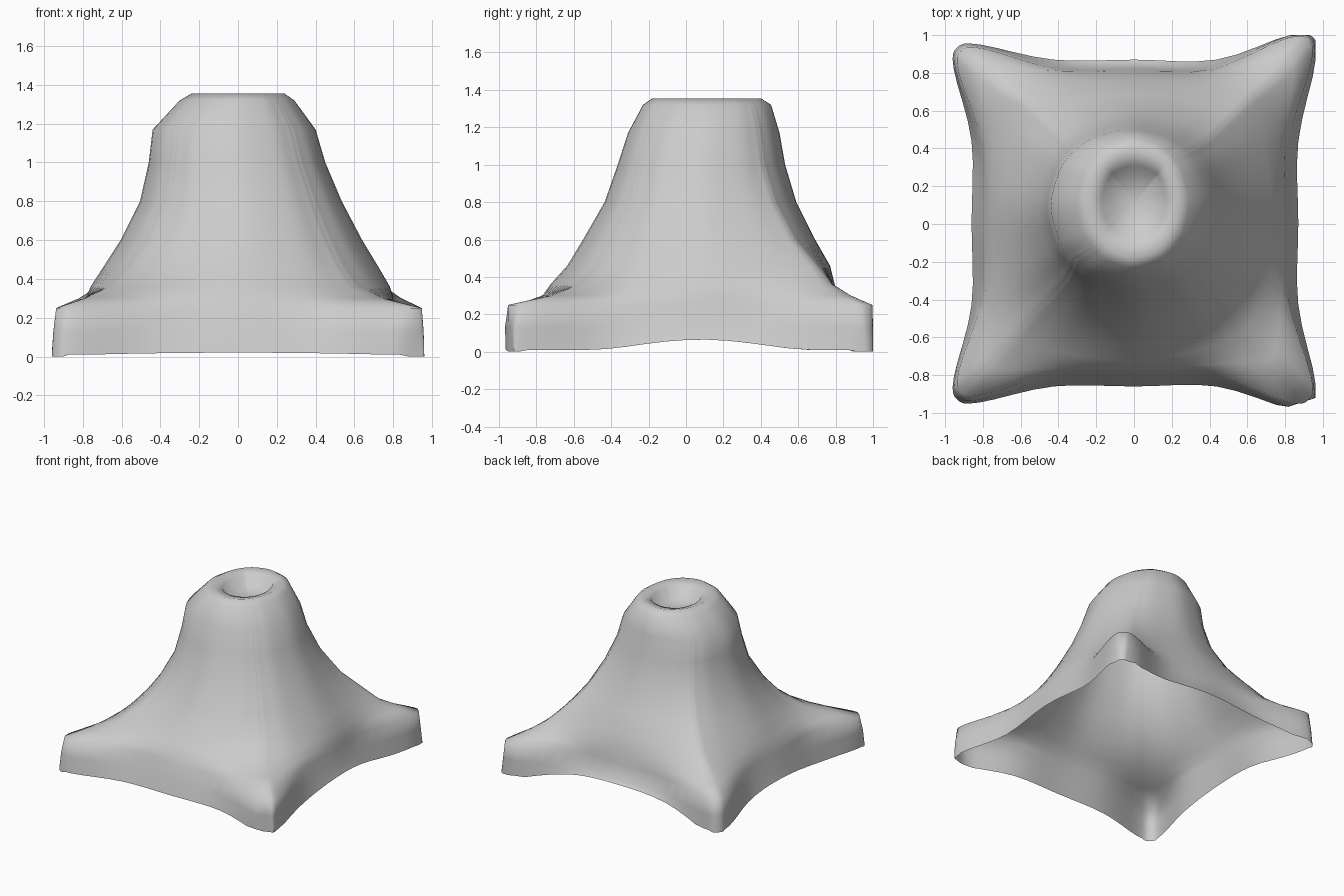
import bpy, bmesh, math
from mathutils import Vector

if "Cube" in bpy.data.objects:
    bpy.data.objects.remove(bpy.data.objects["Cube"])

# Levels: z, x-min, x-max, y-min, y-max, corner factor (0.707 round, 1 square)
LEVELS = [
    (0.00, -0.86, 0.87, -0.86, 0.87, 1.11),
    (0.13, -0.835, 0.84, -0.83, 0.845, 1.135),
    (0.25, -0.805, 0.815, -0.79, 0.82, 1.16),
    (0.30, -0.785, 0.80, -0.765, 0.81, 1.045),
    (0.36, -0.76, 0.78, -0.725, 0.795, 0.95),
    (0.46, -0.695, 0.725, -0.635, 0.77, 0.88),
    (0.60, -0.605, 0.64, -0.55, 0.69, 0.81),
    (0.80, -0.505, 0.535, -0.435, 0.59, 0.76),
    (1.00, -0.46, 0.45, -0.365, 0.53, 0.73),
    (1.17, -0.44, 0.40, -0.31, 0.50, 0.72),
    (1.32, -0.30, 0.29, -0.23, 0.455, 0.71),
    (1.355, -0.24, 0.24, -0.18, 0.40, 0.71),
    (1.33, -0.17, 0.17, -0.08, 0.31, 0.74),
    (1.26, -0.12, 0.13, -0.03, 0.27, 0.84),
]
STEPS = 4
# Quadrants in order: y stretch of the toe, and how fast its ridge fades upwards
CORNERS = [(1.045, 1), (0.985, 1.2), (0.99, 2), (1.03, 4)]


def catmull(a, b, c, d, t):
    return 0.5 * (2 * b + (c - a) * t + (2 * a - 5 * b + 4 * c - d) * t * t
                  + (3 * b - a - 3 * c + d) * t ** 3)


def section(z, x0, x1, y0, y1, k):
    # Closed curve blending from a pulled-out square to a circle
    keys = []
    for q, (stretch, fade) in enumerate(CORNERS):
        f = max(0, (k - 0.707) / 0.393)
        f = f ** fade if f < 1 else f
        kk = 0.707 + 0.373 * f
        m = 0.894 + 0.106 * min(1, f * 1.4)
        j = 0.758 + 0.342 * f
        quarter = [(1, 0), (m, m * 0.5), (j, j * 0.86), (kk, kk),
                   (j * 0.86, j), (m * 0.5, m)]
        for u, v in quarter:
            w = f * max(0, min(abs(u), abs(v)) - 0.5) * 2
            for _ in range(q):
                u, v = -v, u
            v *= 1 + (stretch - 1) * min(1, w)
            keys.append(Vector(((x0 + x1) / 2 + u * (x1 - x0) / 2,
                                (y0 + y1) / 2 + v * (y1 - y0) / 2, z)))
    n = len(keys)
    return [catmull(keys[i - 1], keys[i], keys[(i + 1) % n], keys[(i + 2) % n], t / STEPS)
            for i in range(n) for t in range(STEPS)]


def hem_height(p):
    # Lower edge arches up between the corners, most at the back
    if min(abs(p.x), abs(p.y)) > 0.88:
        return 0
    if abs(p.x) > abs(p.y):
        return 0.055 * max(0, 1 - ((p.y - 0.08) / 0.6) ** 2) ** 2 + 0.01
    h = 0.10 if p.y > 0 else 0.01
    return 0.01 + h * max(0, 1 - (p.x / 0.75) ** 2)


rings = [section(*lv) for lv in LEVELS]
for p in rings[0] + rings[1]:
    p.x = max(-0.96, min(0.96, p.x))
    p.y = max(-1, min(1, p.y))
    if p.x > 0.75:   # blunt front right toe
        p.y = max(p.y, -0.99 + (p.x - 0.75) * 0.33)
for p in rings[0]:
    p.z = hem_height(p)

# Mountain: open-bottomed lofted sheet with a crater on top
bm = bmesh.new()
loops = [[bm.verts.new(p) for p in r] for r in rings]
count = len(loops[0])
for lo, hi in zip(loops, loops[1:]):
    for i in range(count):
        bm.faces.new((lo[i], lo[(i + 1) % count], hi[(i + 1) % count], hi[i]))

# Crater floor
floor = bm.verts.new((0.01, 0.12, 1.25))
last = loops[-1]
for i in range(count):
    bm.faces.new((last[i], last[(i + 1) % count], floor))
for face in bm.faces:
    face.smooth = True
mesh = bpy.data.meshes.new("mountain")
bm.to_mesh(mesh)
bm.free()
bpy.context.collection.objects.link(bpy.data.objects.new("mountain", mesh))
